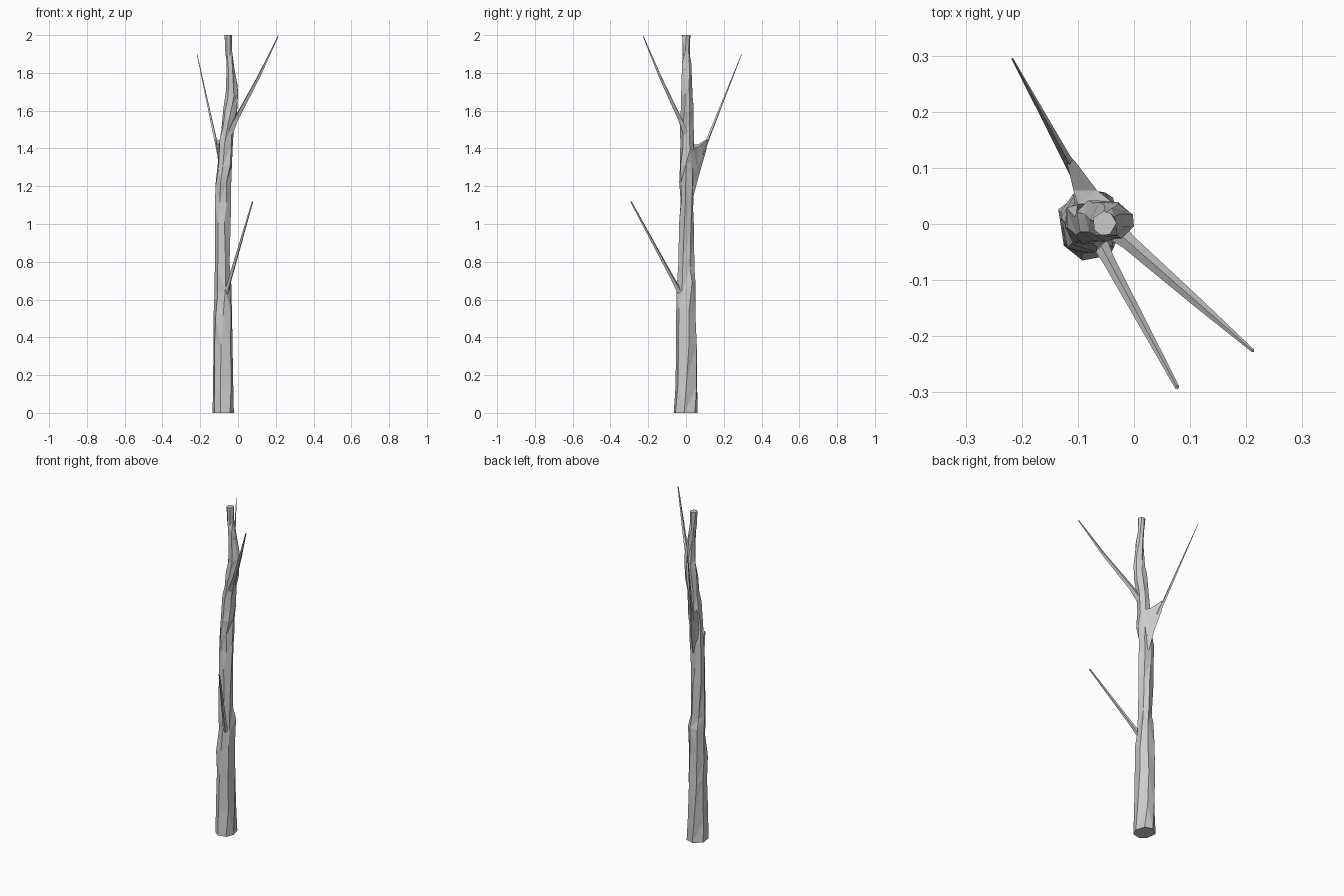
import bpy, bmesh, math, random
from mathutils import Vector

if "Cube" in bpy.data.objects:
    bpy.data.objects.remove(bpy.data.objects["Cube"])

random.seed(4)


def loft(name, rings):
    """Skin a list of equal-length point rings, cap both ends, flat triangles."""
    bm = bmesh.new()
    loops = [[bm.verts.new(p) for p in ring] for ring in rings]
    n = len(loops[0])
    for a, b in zip(loops, loops[1:]):
        for i in range(n):
            j = (i + 1) % n
            bm.faces.new((a[i], a[j], b[j], b[i]))
    bm.faces.new(loops[0][::-1])
    bm.faces.new(loops[-1])
    bmesh.ops.triangulate(bm, faces=bm.faces[:])
    bmesh.ops.recalc_face_normals(bm, faces=bm.faces[:])
    mesh = bpy.data.meshes.new(name)
    bm.to_mesh(mesh)
    bm.free()
    ob = bpy.data.objects.new(name, mesh)
    bpy.context.collection.objects.link(ob)
    return ob


def fit(v, lo, hi):
    a, b = min(v), max(v)
    return [lo + (t - a) / (b - a) * (hi - lo) for t in v]


# Trunk: height, x range, y range
SECTIONS = [
    (0.00, -.135, -.022, -.065, .062), (0.16, -.132, -.026, -.056, .058),
    (0.36, -.130, -.029, -.052, .057), (0.52, -.130, -.032, -.052, .049),
    (0.66, -.124, -.036, -.050, .050), (0.78, -.123, -.044, -.041, .044),
    (0.98, -.123, -.040, -.036, .043), (1.10, -.122, -.036, -.028, .038),
    (1.19, -.120, -.038, -.036, .040), (1.30, -.106, -.032, -.032, .040),
    (1.42, -.102, -.029, -.030, .042), (1.52, -.088, -.022, -.032, .041),
    (1.60, -.078, -.005, -.026, .039), (1.70, -.064, .000, -.026, .035),
    (1.83, -.060, -.018, -.022, .028), (1.91, -.067, -.032, -.018, .020),
    (2.00, -.073, -.031, -.020, .023),
]
SIDES = 7
rings = []
for k, (z, x0, x1, y0, y1) in enumerate(SECTIONS):
    end = k in (0, len(SECTIONS) - 1)
    px, py, pz = [], [], []
    for i in range(SIDES):
        a = 2 * math.pi * (i + 0.12 * k + random.uniform(-.15, .15)) / SIDES
        c, s = math.cos(a), math.sin(a)
        power = 0.8 if k < 3 else 1.0
        r = random.uniform(.86, 1.05)
        px.append(r * math.copysign(abs(c) ** power, c))
        py.append(r * math.copysign(abs(s) ** power, s))
        pz.append(z if end else z + random.uniform(-.035, .035))
    rings.append(list(zip(fit(px, x0, x1), fit(py, y0, y1), pz)))
loft("trunk", rings)


# Branches: spiky tapered tubes along a path of (point, radius)
def branch(name, path, sides=4):
    axis = (Vector(path[-1][0]) - Vector(path[0][0])).normalized()
    u = axis.cross(Vector((0, 0, 1))).normalized()
    v = u.cross(axis)
    loft(name, [[Vector(p) + r * (u * math.cos(t) + v * math.sin(t))
                 for t in (2 * math.pi * i / sides for i in range(sides))]
                for p, r in path])


branch("lower_branch", [((-.066, -.025, .625), .016), ((-.045, -.065, .70), .011),
                        ((.077, -.291, 1.118), .004)])
branch("upper_branch", [((-.045, .0, 1.48), .022), ((-.010, -.032, 1.555), .014),
                        ((.11, -.137, 1.78), .009), ((.212, -.226, 1.993), .003)])
branch("back_twig", [((-.100, .085, 1.37), .012), ((-.121, .118, 1.455), .008),
                     ((-.217, .295, 1.90), .0015)])

# Back limb: stubby wedge leaving the trunk, its slanted top cut short
loft("back_limb", [
    [(-.105, .012, 1.20), (-.075, .040, 1.15), (-.045, .012, 1.20),
     (-.040, .040, 1.40), (-.100, .035, 1.42)],
    [(-.100, .060, 1.29), (-.088, .072, 1.27), (-.072, .060, 1.29),
     (-.066, .060, 1.405), (-.108, .060, 1.42)],
    [(-.114, .104, 1.40), (-.112, .107, 1.39), (-.108, .106, 1.40),
     (-.106, .113, 1.445), (-.120, .112, 1.45)],
])
